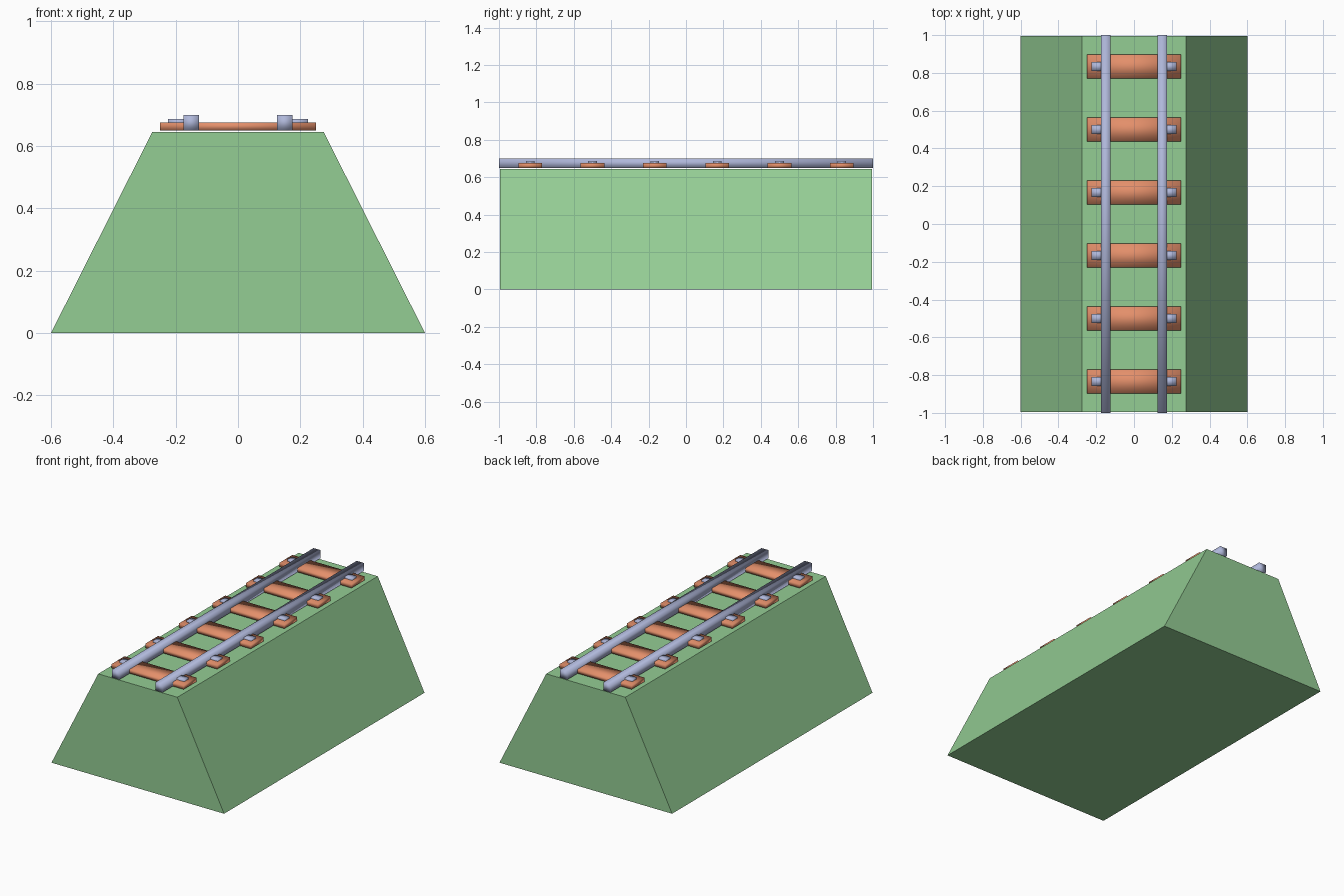
import bpy

if "Cube" in bpy.data.objects:
    bpy.data.objects.remove(bpy.data.objects["Cube"])


def material(name, rgb):
    m = bpy.data.materials.new(name)
    m.diffuse_color = (*rgb, 1.0)
    m.use_nodes = True
    m.node_tree.nodes["Principled BSDF"].inputs["Base Color"].default_value = m.diffuse_color
    return m


GREEN = material("grass_green", (0.296, 0.610, 0.296))
ORANGE = material("sleeper_orange", (0.77, 0.275, 0.145))
STEEL = material("steel_blue_grey", (0.43, 0.475, 0.70))


def box(name, x, y, z, mat, top_half=None, smooth=True):
    """Box from (min, max) ranges; top_half narrows the top in x."""
    verts = []
    for k in (0, 1):
        xs = (-top_half, top_half) if (k and top_half) else x
        verts += [(xs[0], y[0], z[k]), (xs[1], y[0], z[k]),
                  (xs[1], y[1], z[k]), (xs[0], y[1], z[k])]
    faces = [(3, 2, 1, 0), (4, 5, 6, 7), (0, 1, 5, 4),
             (1, 2, 6, 5), (2, 3, 7, 6), (3, 0, 4, 7)]
    me = bpy.data.meshes.new(name)
    me.from_pydata(verts, [], faces)
    me.materials.append(mat)
    for p in me.polygons:
        p.use_smooth = smooth
    ob = bpy.data.objects.new(name, me)
    bpy.context.collection.objects.link(ob)
    return ob


# Trapezoid earth bank
box("embankment", (-0.6, 0.6), (-0.995, 0.995), (0, 0.645), GREEN,
    top_half=0.275, smooth=False)

# Two rails
for side, s in (("left", -1), ("right", 1)):
    c = s * 0.15
    box(f"rail_{side}", (c - 0.025, c + 0.025), (-1, 1), (0.65, 0.70), STEEL)

# Sleepers, each with a clip outside both rails
for i in range(6):
    y = -5 / 6 + i / 3
    box(f"sleeper_{i + 1}", (-0.25, 0.25), (y - 0.0635, y + 0.0635),
        (0.65, 0.676), ORANGE)
    for side, s in (("left", -1), ("right", 1)):
        c = s * 0.19
        box(f"clip_{side}_{i + 1}", (c - 0.035, c + 0.035),
            (y - 0.023, y + 0.023), (0.665, 0.687), STEEL)
